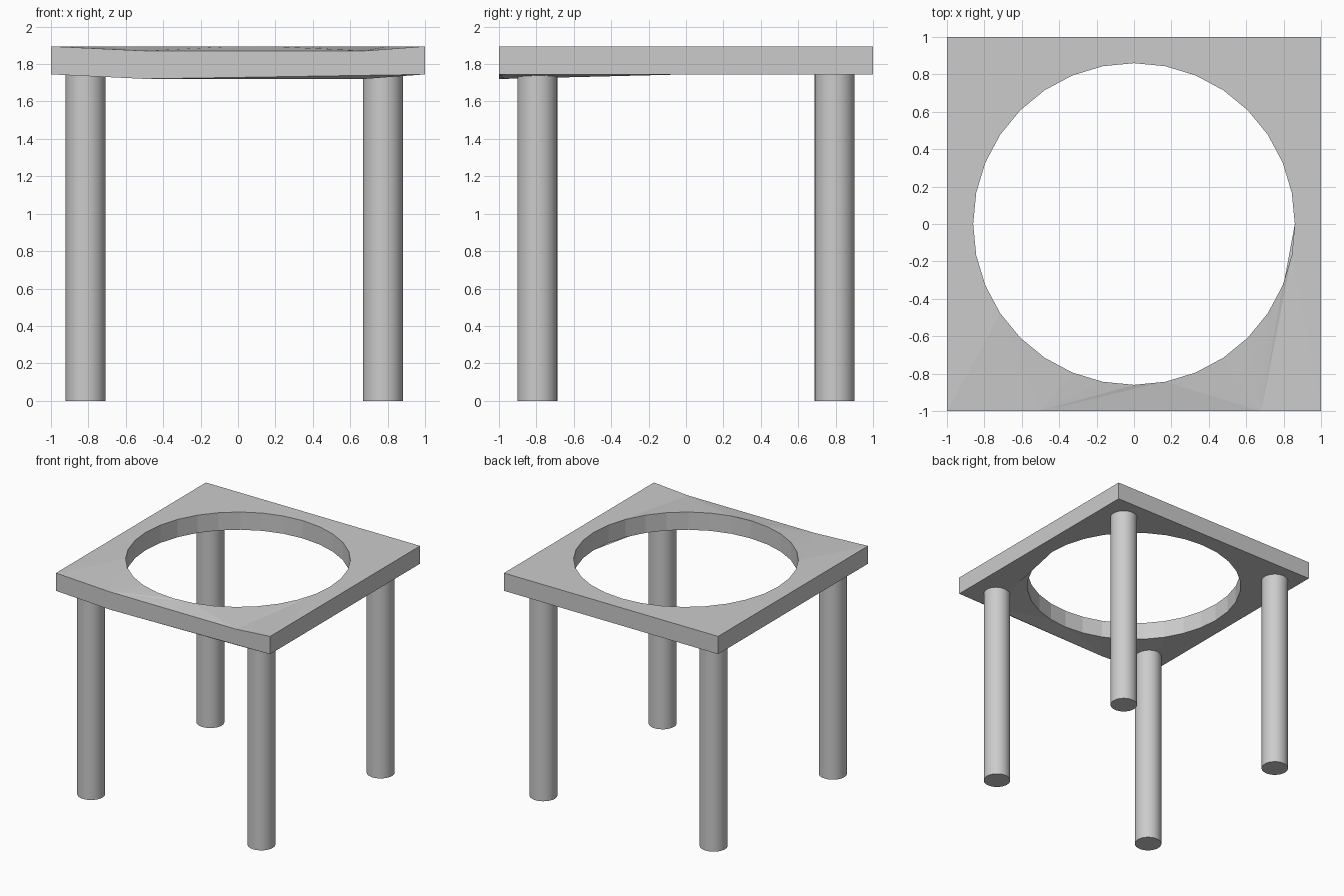
import bpy, bmesh, math

if "Cube" in bpy.data.objects:
    bpy.data.objects.remove(bpy.data.objects["Cube"])

grey = bpy.data.materials.new("warm_grey")
grey.diffuse_color = (0.6, 0.6, 0.6, 1)
grey.use_nodes = True
grey.node_tree.nodes["Principled BSDF"].inputs["Base Color"].default_value = grey.diffuse_color

TOP, BOTTOM, SAG = 1.895, 1.745, 0.024
HOLE_R, SIDES = 0.86, 32


def finish(bm, name):
    bmesh.ops.recalc_face_normals(bm, faces=bm.faces)
    mesh = bpy.data.meshes.new(name)
    bm.to_mesh(mesh)
    bm.free()
    mesh.materials.append(grey)
    ob = bpy.data.objects.new(name, mesh)
    bpy.context.collection.objects.link(ob)
    return ob


def ring_surface(bm, z, inset):
    """Square surface around the round hole, with a sagging front edge."""
    outer = [bm.verts.new(p) for p in (
        (1, 1, z), (-1, 1, z), (-1, -1, z),
        (-0.5, -1, z - SAG), (0.68, -1 + inset, z - SAG), (1, -1, z))]
    inner = [bm.verts.new((HOLE_R * math.cos(a), HOLE_R * math.sin(a), z))
             for a in (2 * math.pi * i / SIDES for i in range(SIDES))]

    def nearest(i):
        mid = (inner[i].co + inner[(i + 1) % SIDES].co) / 2
        return min(range(6), key=lambda k: (outer[k].co - mid).length)

    near = [nearest(i) for i in range(SIDES)]
    for i in range(SIDES):
        end = inner[(i + 1) % SIDES]
        bm.faces.new((inner[i], outer[near[i]], end))
        # Step along the outline to the next fan
        k = near[i]
        while k != near[(i + 1) % SIDES]:
            bm.faces.new((end, outer[k], outer[(k + 1) % 6]))
            k = (k + 1) % 6
    return outer, inner


# Table top with a large round opening
bm = bmesh.new()
t_out, t_in = ring_surface(bm, TOP, 0)
b_out, b_in = ring_surface(bm, BOTTOM, 0.03)
for i in range(SIDES):
    j = (i + 1) % SIDES
    bm.faces.new((t_in[i], t_in[j], b_in[j], b_in[i]))
for i, j in ((0, 1), (1, 2), (2, 3), (5, 0)):
    bm.faces.new((t_out[i], b_out[i], b_out[j], t_out[j]))
# Front face and the narrow underside strip behind it
bm.faces.new((t_out[3], b_out[3], b_out[5], t_out[5], t_out[4]))
bm.faces.new((b_out[3], b_out[4], b_out[5]))
finish(bm, "table_top")

# Four round legs
for side, x in (("left", -0.815), ("right", 0.775)):
    for end, y in (("front", -0.795), ("back", 0.795)):
        bpy.ops.mesh.primitive_cylinder_add(
            vertices=32, radius=0.107, depth=BOTTOM, location=(x, y, BOTTOM / 2))
        leg = bpy.context.object
        leg.name = f"{end}_{side}_leg"
        leg.data.materials.append(grey)
        bpy.ops.object.shade_smooth_by_angle(angle=math.radians(30))
